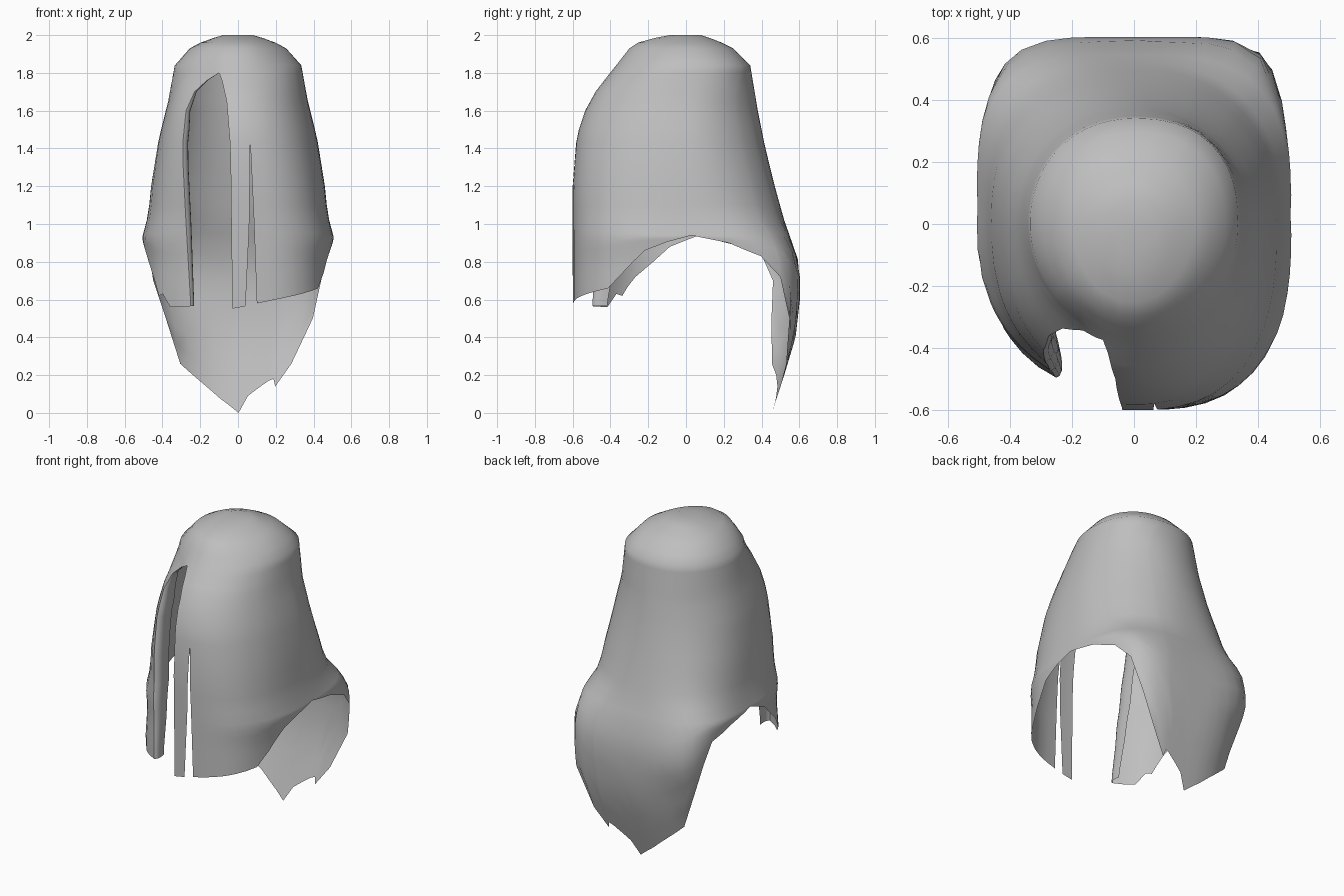
import bpy, bmesh, math

if "Cube" in bpy.data.objects:
    bpy.data.objects.remove(bpy.data.objects["Cube"])

mat = bpy.data.materials.new("soft grey")
mat.diffuse_color = (0.52, 0.52, 0.52, 1)
mat.use_nodes = True
mat.node_tree.nodes["Principled BSDF"].inputs["Base Color"].default_value = mat.diffuse_color


def lerp(table, v):
    """Piecewise linear lookup in an ascending table of pairs."""
    if v <= table[0][0]:
        return table[0][1]
    for (a, p), (b, q) in zip(table, table[1:]):
        if v <= b:
            return p + (q - p) * (v - a) / (b - a)
    return table[-1][1]


# Cross-section sizes by height: half width, front depth, back depth
WIDTH = [(0, .42), (.5, .48), (.8, .488), (.93, .507), (1.05, .475), (1.2, .46), (1.45, .42),
         (1.65, .37), (1.84, .335), (1.93, .255), (1.97, .18), (2, .08)]
FRONT = [(.55, .6), (1.2, .6), (1.45, .58), (1.57, .55), (1.7, .48), (1.79, .41),
         (1.84, .37), (1.93, .3), (1.97, .24), (2, .09)]
BACK = [(0, .455), (.2, .52), (.4, .58), (.6, .603), (.78, .603), (.85, .58), (1.02, .52),
        (1.2, .47), (1.4, .42), (1.6, .38), (1.84, .34), (1.94, .24), (1.98, .14), (2, .08)]
# Squareness of the section in the four quarters
N_BACK_R = [(.6, 5.5), (.82, 5), (.93, 3.4), (1.02, 2.45), (1.1, 2.25), (1.4, 1.95), (1.6, 1.95),
            (1.75, 2.2), (1.84, 2.4), (1.95, 2.1)]
N_BACK_L = [(.2, 2.6), (.5, 2.8), (.7, 4.5), (.9, 4.2), (1.0, 3.2), (1.1, 2.7), (1.4, 2.15),
            (1.6, 2.05), (1.84, 2.1)]
N_RIGHT = [(.6, 3), (1.2, 2.6), (1.6, 2.2), (1.8, 2), (1.9, 1.8)]
N_LEFT = [(.6, 2.5), (.8, 2.25), (1, 2.15), (1.4, 2.25), (1.6, 2.25), (1.72, 2), (1.8, 1.9),
          (1.9, 2)]
# Face opening and slit edges: x by height
GAP_L = [(.57, -.25), (1, -.275), (1.4, -.295), (1.6, -.275), (1.7, -.23), (1.76, -.165), (1.8, -.1)]
GAP_R = [(.55, -.03), (1.4, -.04), (1.65, -.06), (1.76, -.085), (1.8, -.1)]
SLIT_L = [(.57, .04), (1, .06), (1.43, .065)]
SLIT_R = [(.57, .1), (1, .085), (1.43, .065)]
# The left front sits further back than the right front: factor by angle
SET_BACK = [(-90, 1), (-70, .95), (-40, .9), (-25, .9), (-14, .98), (-4, 1)]
# Hem height by angle in degrees, from the front towards +x
HEM = [(-4, .55), (4, .565), (9.5, .58), (28, .62), (46, .66), (54, .74), (60, .8), (67, .86),
       (80, .905), (95, .94), (116, .9), (131, .83), (139, .72), (144, .5), (152, .26), (158.6, .14),
       (160, .18), (162.5, .17), (174, .09), (180, 0), (192, .08), (214, .26), (220, .5),
       (225, .7), (231, .83), (245, .89), (265, .94), (282, .88), (292, .8), (302, .72),
       (306, .67), (309, .62), (313, .63), (319, .56), (334, .565)]


def point(phi, z):
    s, c = math.sin(phi), math.cos(phi)
    w = lerp(WIDTH, z)
    if c > 0:
        d, n = lerp(FRONT, z), lerp(N_RIGHT if s > 0 else N_LEFT, z)
        if s < 0:
            fade = min(1, max(0, (1.95 - z) / .2))
            d *= 1 - fade * (1 - lerp(SET_BACK, math.degrees(math.atan2(s, c))))
    else:
        d, n = lerp(BACK, z), lerp(N_BACK_R if s > 0 else N_BACK_L, z)
    r = ((abs(s) / w) ** n + (abs(c) / d) ** n) ** (-1 / n)
    return (r * s, -r * c, z)


def edge_angle(table, z):
    """Angle at which the front surface reaches the tabled x, by bisection."""
    x, lo, hi = lerp(table, z), -1.2, 1.2
    for _ in range(30):
        mid = (lo + hi) / 2
        if point(mid, z)[0] < x:
            lo = mid
        else:
            hi = mid
    return lo


ROWS = [2, 1.985, 1.96, 1.93, 1.885, 1.84, 1.8, 1.785, 1.76, 1.73, 1.7, 1.65, 1.6, 1.5, 1.43,
        1.3, 1.2, 1.1, 1.02, .95]
LOWER = 7
bm = bmesh.new()


def column_heights(hem):
    return ROWS + [.95 + (hem - .95) * i / LOWER for i in range(1, LOWER + 1)]


def skin(columns):
    """Join neighbouring columns of points with quads."""
    cols = [[bm.verts.new(p) for p in col] for col in columns]
    for a, b in zip(cols, cols[1:]):
        for i in range(len(a) - 1):
            bm.faces.new((a[i], a[i + 1], b[i + 1], b[i]))


def panel(left, right, turn, angles):
    """Cloth between two front edges; turn is added to the second edge."""
    a0, a1 = edge_angle(left, .6), edge_angle(right, .6) + turn
    cols = []
    for ang in angles:
        u = min(1, max(0, (ang - a0) / (a1 - a0)))
        col = []
        for z in column_heights(lerp(HEM, math.degrees(ang))):
            p0, p1 = edge_angle(left, z), edge_angle(right, z) + turn
            col.append(point(p0 + (p1 - p0) * u, z))
        cols.append(col)
    skin(cols)
    return cols


# Narrow front strip between the opening and the slit
a, b = edge_angle(GAP_R, .6), edge_angle(SLIT_L, .6)
panel(GAP_R, SLIT_L, 0, [a + (b - a) * i / 3 for i in range(4)])

# Main wrap from the slit around the back to the opening
a, b = edge_angle(SLIT_R, .6), edge_angle(GAP_L, .6) + math.tau
keys = [a] + [math.radians(h[0]) for h in HEM if a + .03 < math.radians(h[0]) < b - .03] + [b]
angles = []
for p, q in zip(keys, keys[1:]):
    steps = max(1, round((q - p) / math.radians(7)))
    angles += [p + (q - p) * i / steps for i in range(steps)]
wrap = panel(SLIT_R, GAP_L, math.tau, angles + [b])

# Lip rolled inwards along the left side of the opening, shallower at the bottom
DEPTH = [(.57, .65), (1, 1), (1.55, 1), (1.8, 0)]
lip = []
for dx, dy in ((0, 0), (.016, .01), (.027, .035), (.028, .075), (.022, .12)):
    lip.append([(x + dx * lerp(DEPTH, z), y + dy * lerp(DEPTH, z), z)
                for x, y, z in wrap[-1] if z <= 1.8])
skin(lip)

# Weld the seams, then close the crown
bmesh.ops.remove_doubles(bm, verts=bm.verts, dist=.0008)
crown = [e for e in bm.edges if e.is_boundary and all(v.co.z > 1.999 for v in e.verts)]
bmesh.ops.contextual_create(bm, geom=crown)
bmesh.ops.recalc_face_normals(bm, faces=bm.faces)
top = max(bm.faces, key=lambda f: f.calc_center_median().z)
if top.normal.z < 0:
    bmesh.ops.reverse_faces(bm, faces=bm.faces)

mesh = bpy.data.meshes.new("draped_hood")
bm.to_mesh(mesh)
bm.free()
mesh.materials.append(mat)
hood = bpy.data.objects.new("draped_hood", mesh)
bpy.context.collection.objects.link(hood)
bpy.context.view_layer.objects.active = hood
hood.select_set(True)
bpy.ops.object.shade_smooth_by_angle(angle=math.radians(60))
